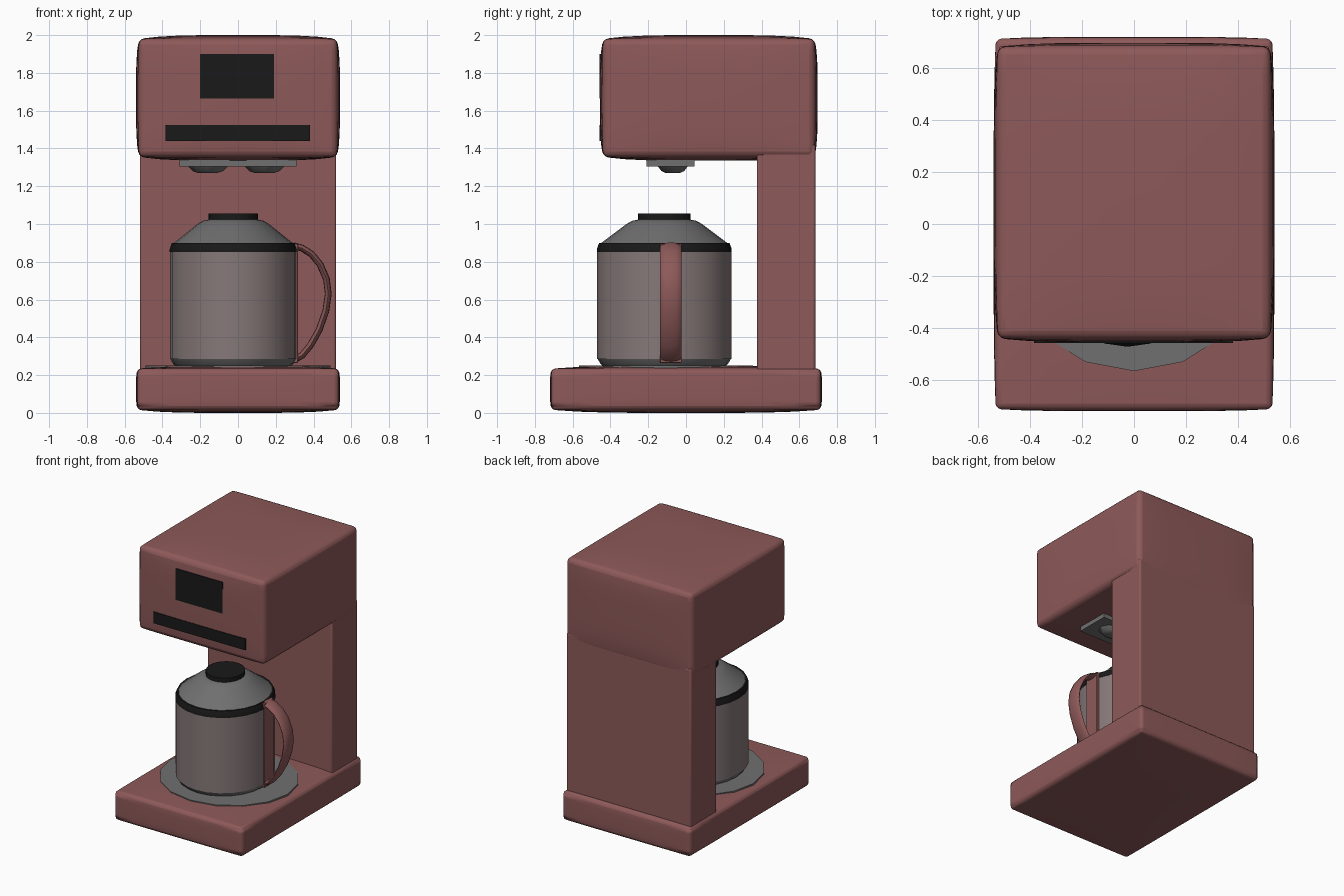
import bpy, bmesh, math
from mathutils import Vector

if "Cube" in bpy.data.objects:
    bpy.data.objects.remove(bpy.data.objects["Cube"])


def material(name, r, g, b):
    m = bpy.data.materials.new(name)
    m.diffuse_color = (r, g, b, 1)
    m.use_nodes = True
    m.node_tree.nodes["Principled BSDF"].inputs["Base Color"].default_value = m.diffuse_color
    return m


RED = material("red_enamel", 0.27, 0.10, 0.10)
BLACK = material("black_plastic", 0.01, 0.01, 0.01)
GREY = material("dark_metal", 0.16, 0.16, 0.16)
GLASS = material("smoked_glass", 0.24, 0.19, 0.19)


def finish(name, bm, mat, bevel=0.0, angle=35):
    bmesh.ops.recalc_face_normals(bm, faces=bm.faces)
    me = bpy.data.meshes.new(name)
    bm.to_mesh(me)
    bm.free()
    ob = bpy.data.objects.new(name, me)
    bpy.context.collection.objects.link(ob)
    me.materials.append(mat)
    if bevel:
        mod = ob.modifiers.new("bevel", 'BEVEL')
        mod.width, mod.segments = bevel, 3
        mod.limit_method, mod.angle_limit = 'ANGLE', math.radians(45)
    bpy.ops.object.select_all(action='DESELECT')
    bpy.context.view_layer.objects.active = ob
    ob.select_set(True)
    bpy.ops.object.shade_smooth_by_angle(angle=math.radians(angle))
    return ob


def box(name, lo, hi, mat, bevel=0.0, bulge=None):
    """Box between two corners; bulge puffs each pair of faces outwards."""
    bm = bmesh.new()
    bmesh.ops.create_cube(bm, size=2)
    if bulge:
        bmesh.ops.subdivide_edges(bm, edges=bm.edges[:], cuts=9, use_grid_fill=True)
    lo, hi = Vector(lo), Vector(hi)
    mid, half = (lo + hi) / 2, (hi - lo) / 2
    for v in bm.verts:
        p = v.co.copy()
        for i in range(3):
            h = half[i]
            if bulge:
                a, b = abs(p[(i + 1) % 3]), abs(p[(i + 2) % 3])
                h -= bulge[i] * (1 - (1 - a ** 4) * (1 - b ** 4))
            v.co[i] = mid[i] + p[i] * h
    return finish(name, bm, mat, bevel)


def lathe(name, profile, centre, mat, sides=24, sx=1.0, sy=1.0):
    """Closed solid of revolution from (radius, z) points."""
    bm = bmesh.new()
    rings = [[bm.verts.new((centre[0] + sx * r * math.cos(2 * math.pi * k / sides),
                            centre[1] + sy * r * math.sin(2 * math.pi * k / sides), z))
              for k in range(sides)] for r, z in profile]
    loft(bm, rings)
    return finish(name, bm, mat)


def loft(bm, rings):
    n = len(rings[0])
    for a, b in zip(rings, rings[1:]):
        for k in range(n):
            bm.faces.new((a[k], a[(k + 1) % n], b[(k + 1) % n], b[k]))
    bm.faces.new(rings[0])
    bm.faces.new(rings[-1])


# machine housing
box("base", (-0.54, -0.72, 0.0), (0.54, 0.72, 0.25), RED, 0.03, (0.008, 0.008, 0.016))
box("column", (-0.52, 0.375, 0.2), (0.52, 0.685, 1.42), RED, 0.012)
box("head", (-0.54, -0.455, 1.335), (0.54, 0.697, 2.0), RED, 0.03, (0.015, 0.015, 0.02))

# front panel
box("display", (-0.2, -0.457, 1.665), (0.19, -0.42, 1.9), BLACK)
box("button_slot", (-0.385, -0.458, 1.44), (0.38, -0.42, 1.525), BLACK)

# brew outlet under the head
box("outlet_plate", (-0.31, -0.21, 1.305), (0.31, 0.045, 1.36), GREY)
for side, x in (("left", -0.16), ("right", 0.14)):
    lathe(side + "_nozzle", [(0.05, 1.27), (0.08, 1.28), (0.11, 1.31)], (x, -0.07),
          GREY, 8, 1.0, 0.75)

# warming plate
lathe("hot_plate", [(0.47, 0.22), (0.47, 0.251)], (0, -0.105), GREY, 16, 1.04, 0.98)

# carafe, slightly oval
C = (-0.025, -0.115)
oval = dict(sx=0.943, sy=1.0)
lathe("carafe_foot", [(0.32, 0.245), (0.338, 0.26), (0.355, 0.29)], C, GREY, **oval)
lathe("carafe_body", [(0.355, 0.285), (0.355, 0.86)], C, GLASS, **oval)
lathe("carafe_band", [(0.357, 0.853), (0.357, 0.868), (0.345, 0.9)], C, BLACK, **oval)
lathe("carafe_shoulder", [(0.34, 0.895), (0.28, 0.94), (0.2, 1.0), (0.17, 1.017), (0.13, 1.025)],
      C, GREY, **oval)
lathe("carafe_lid", [(0.14, 1.015), (0.14, 1.055)], C, BLACK, **oval)

# carafe handle: flat oval section swept along an arc, plus its mounting strip
path = [Vector((x, 0, z)) for x, z in (
    (0.295, 0.885), (0.34, 0.872), (0.39, 0.84), (0.435, 0.785), (0.468, 0.71), (0.478, 0.63),
    (0.465, 0.54), (0.43, 0.44), (0.385, 0.36), (0.34, 0.305), (0.295, 0.28))]
bm = bmesh.new()
rings = []
for i, p in enumerate(path):
    t = (path[min(i + 1, len(path) - 1)] - path[max(i - 1, 0)]).normalized()
    n = t.cross(Vector((0, 1, 0)))
    ring = []
    for k in range(12):
        a = 2 * math.pi * k / 12
        ring.append(bm.verts.new(p + n * 0.018 * math.sin(a)
                                 + Vector((0, -0.08 + 0.057 * math.cos(a), 0))))
    rings.append(ring)
loft(bm, rings)
finish("carafe_handle", bm, RED, angle=50)
box("handle_strip", (0.29, -0.137, 0.265), (0.318, -0.023, 0.897), RED, 0.004)
